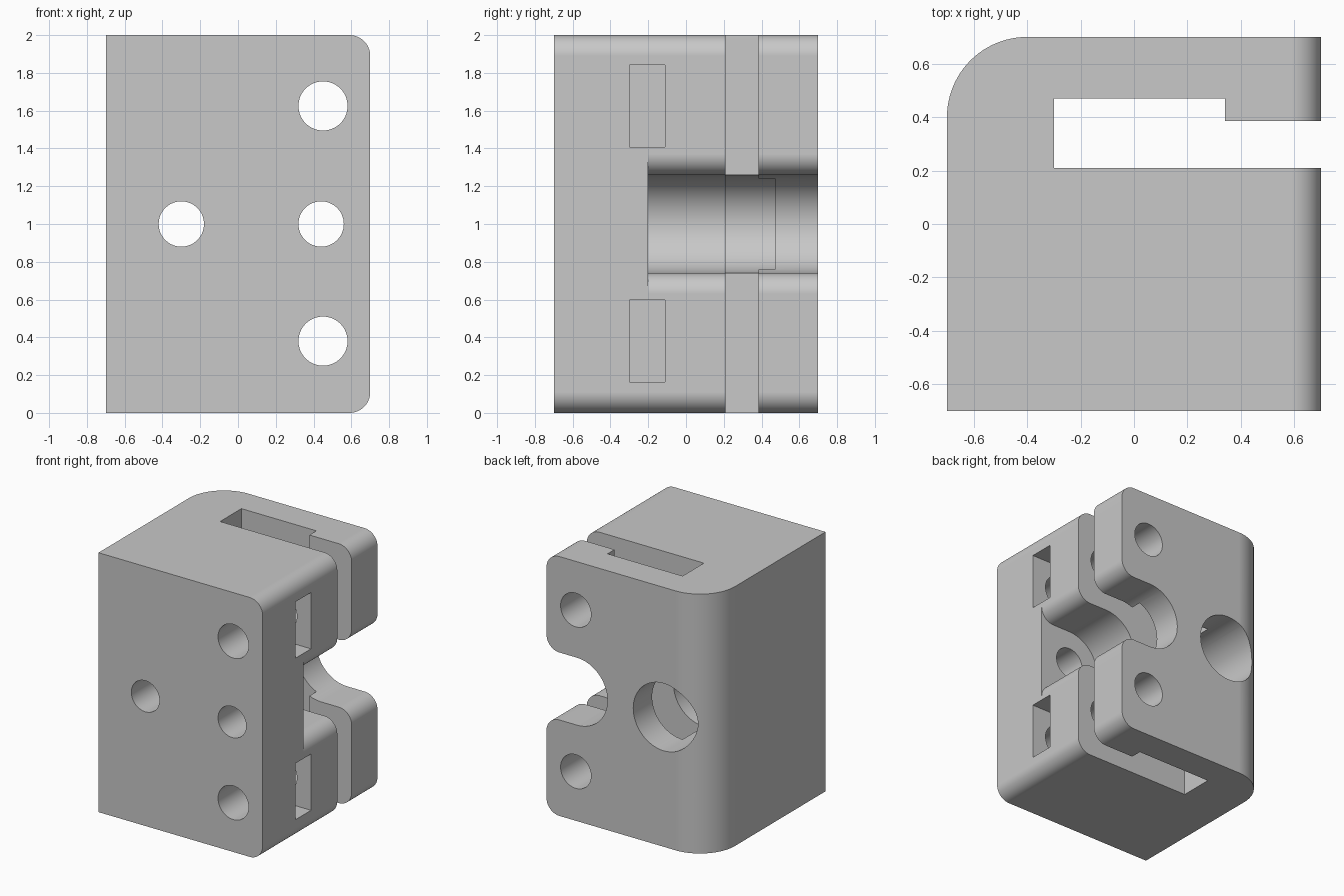
import bpy, bmesh, math
from mathutils import Vector

if "Cube" in bpy.data.objects:
    bpy.data.objects.remove(bpy.data.objects["Cube"])

grey = bpy.data.materials.new("plain grey")
grey.use_nodes = True
grey.diffuse_color = (0.58, 0.58, 0.58, 1)
grey.node_tree.nodes["Principled BSDF"].inputs["Base Color"].default_value = (0.58, 0.58, 0.58, 1)


def to_object(bm, name):
    bmesh.ops.recalc_face_normals(bm, faces=bm.faces)
    mesh = bpy.data.meshes.new(name)
    bm.to_mesh(mesh)
    bm.free()
    mesh.materials.append(grey)
    obj = bpy.data.objects.new(name, mesh)
    bpy.context.collection.objects.link(obj)
    return obj


def arc(cx, cy, r, start, end, steps):
    angles = [math.radians(start + (end - start) * i / steps) for i in range(steps + 1)]
    return [(cx + r * math.cos(a), cy + r * math.sin(a)) for a in angles]


def prism(name, profile, start, end, axis="y"):
    """Extrude a profile along y (points are x, z) or along z (points are x, y)."""
    bm = bmesh.new()
    place = (lambda u, v: (u, start, v)) if axis == "y" else (lambda u, v: (u, v, start))
    face = bm.faces.new([bm.verts.new(place(u, v)) for u, v in profile])
    grown = bmesh.ops.extrude_face_region(bm, geom=[face])
    shift = Vector((0, end - start, 0)) if axis == "y" else Vector((0, 0, end - start))
    bmesh.ops.translate(bm, vec=shift, verts=[v for v in grown["geom"] if isinstance(v, bmesh.types.BMVert)])
    return to_object(bm, name)


def bore(name, x, z, r, start, end):
    return prism(name, arc(x, z, r, 0, 360, 64)[:-1], start, end)


# Block with one large vertical round and two small rounds on the right side
bm = bmesh.new()
bmesh.ops.create_cube(bm, size=1)
bmesh.ops.scale(bm, vec=(1.4, 1.4, 2), verts=bm.verts)
bmesh.ops.translate(bm, vec=(0, 0, 1), verts=bm.verts)


def edges_where(test):
    return [e for e in bm.edges if all(test(v.co) for v in e.verts)]


def round_edges(edges, r, steps):
    bmesh.ops.bevel(bm, geom=edges, offset=r, segments=steps, profile=0.5, affect="EDGES")


round_edges(edges_where(lambda c: c.x < -0.6 and c.y > 0.6), 0.3, 24)
round_edges(edges_where(lambda c: c.x > 0.6 and c.z > 1.9)
            + edges_where(lambda c: c.x > 0.6 and c.z < 0.1), 0.11, 12)
block = to_object(bm, "clamp_block")

# Stepped slot running the full height
slot = [(-0.3, 0.21), (0.8, 0.21), (0.8, 0.385), (0.34, 0.385), (0.34, 0.47), (-0.3, 0.47)]
cutters = [prism("clamp_slot", slot, -0.1, 2.1, "z")]

# Round-bottomed notch with flared lips
notch = (arc(0.44, 1, 0.26, 90, 270, 32) + arc(0.59, 0.63, 0.11, 90, 0, 12)
         + [(0.8, 0.63), (0.8, 1.37)] + arc(0.59, 1.37, 0.11, 0, -90, 12))
cutters.append(prism("side_notch", notch, -0.2, 0.8))

# Counterbored hole, and the hole leading into the notch
cutters.append(bore("counterbore", -0.3, 1, 0.26, -0.2, 0.8))
cutters.append(bore("left_rod_hole", -0.3, 1, 0.12, -0.8, 0))
cutters.append(bore("right_rod_hole", 0.44, 1, 0.12, -0.8, 0))

# Clamp screw holes, each with a nut pocket open to the right
for side, z in (("lower", 0.38), ("upper", 1.625)):
    cutters.append(bore(side + "_screw_hole", 0.45, z, 0.13, -0.8, 0.8))
    pocket = [(0.2, z - 0.217), (0.8, z - 0.217), (0.8, z + 0.217), (0.2, z + 0.217)]
    cutters.append(prism(side + "_nut_pocket", pocket, -0.3, -0.11))

bpy.ops.object.select_all(action="DESELECT")
bpy.context.view_layer.objects.active = block
block.select_set(True)
for cutter in cutters:
    cut = block.modifiers.new(cutter.name, "BOOLEAN")
    cut.operation = "DIFFERENCE"
    cut.solver = "EXACT"
    cut.object = cutter
    bpy.ops.object.modifier_apply(modifier=cut.name)
    bpy.data.objects.remove(cutter)

# Smooth rounds, flat faces
bpy.ops.object.shade_smooth_by_angle(angle=math.radians(30))
weighted = block.modifiers.new("even_shading", "WEIGHTED_NORMAL")
weighted.keep_sharp = True
